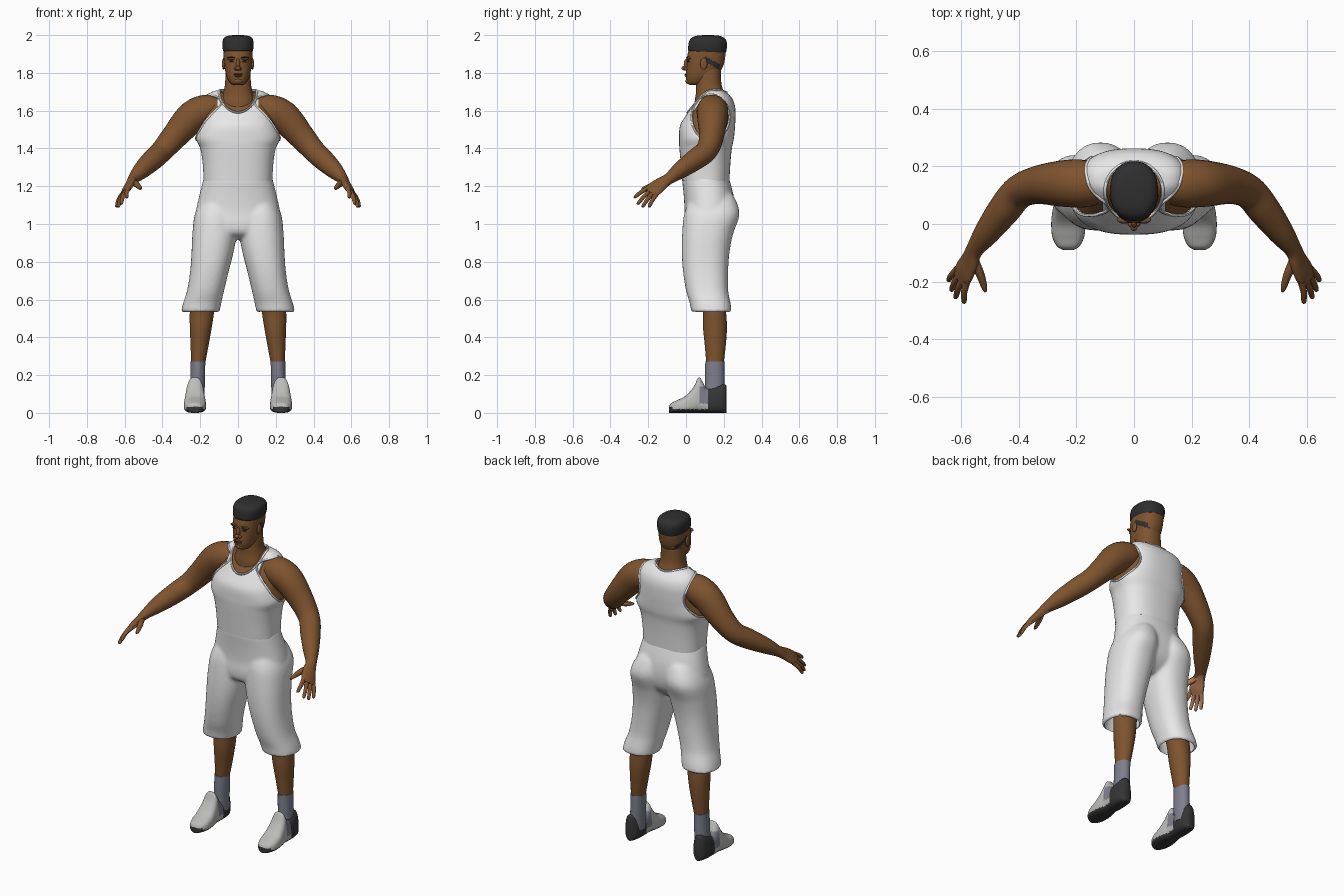
import bpy, bmesh, math
from mathutils import Vector
from mathutils.bvhtree import BVHTree

cube = bpy.data.objects.get("Cube")
if cube:
    bpy.data.objects.remove(cube)


def material(name, *rgb):
    m = bpy.data.materials.new(name)
    m.use_nodes = True
    m.diffuse_color = (*rgb, 1)
    bsdf = m.node_tree.nodes["Principled BSDF"]
    bsdf.inputs["Base Color"].default_value = (*rgb, 1)
    bsdf.inputs["Roughness"].default_value = 0.8
    return m


SKIN = material("brown skin", 0.21, 0.088, 0.028)
PALM = material("light palm", 0.48, 0.21, 0.1)
LIP = material("dark lip", 0.14, 0.055, 0.025)
CLOTH = material("white cloth", 0.8, 0.8, 0.8)
HAIR = material("black hair", 0.028, 0.028, 0.028)
SOCK = material("grey sock", 0.21, 0.21, 0.27)
SHOE = material("light shoe", 0.5, 0.5, 0.49)
SOLE = material("dark sole", 0.035, 0.035, 0.035)


def dense(rows, k=5):
    """Smooth spline through rows of numbers."""
    out = []
    for i in range(len(rows) - 1):
        a, b, c, d = (rows[max(0, min(len(rows) - 1, i + j))] for j in (-1, 0, 1, 2))
        for s in range(k):
            t = s / k
            out.append([q + t * (r - p) / 2 + t * t * (p - 2.5 * q + 2 * r - w / 2)
                        + t ** 3 * (1.5 * (q - r) + (w - p) / 2)
                        for p, q, r, w in zip(a, b, c, d)])
    return out + [list(rows[-1])]


def oval(n, power=2.0):
    """Unit superellipse."""
    f = lambda v: math.copysign(abs(v) ** (2 / power), v)
    angles = [math.tau * (i + 0.5) / n for i in range(n)]
    return [(f(math.cos(a)), f(math.sin(a))) for a in angles]


def level(rows, cx=None, n=64, power=2.3, inset=0.0):
    """Horizontal rings from rows of height, half width, front, back, centre x."""
    rings = []
    for z, w, front, back, *c in dense(rows):
        x, y, d = (c[0] if c else 0), (front + back) / 2, (back - front) / 2
        rings.append([(x + u * (w - inset), y + v * (d - inset), z - inset)
                      for u, v in oval(n, power)])
    return rings


def sweep(rows, across, n=24):
    """Rings along a path of x, y, z, wide radius, thin radius."""
    rows = dense(rows, 6)
    rings = []
    for i, (x, y, z, wide, thin) in enumerate(rows):
        t = Vector(rows[min(i + 1, len(rows) - 1)][:3]) - Vector(rows[max(i - 1, 0)][:3])
        t.normalize()
        side = (across - t * across.dot(t)).normalized()
        up = t.cross(side)
        rings.append([Vector((x, y, z)) + side * u * wide + up * v * thin for u, v in oval(n)])
    return rings


def apply(o):
    bpy.context.view_layer.update()
    graph = bpy.context.evaluated_depsgraph_get()
    me = bpy.data.meshes.new_from_object(o.evaluated_get(graph))
    o.modifiers.clear()
    o.data = me


def shade(o, angle=45):
    bpy.ops.object.select_all(action='DESELECT')
    o.select_set(True)
    bpy.context.view_layer.objects.active = o
    bpy.ops.object.shade_smooth_by_angle(angle=math.radians(angle))


def finish(name, bm, mats, mirror=False, rule=None):
    bmesh.ops.recalc_face_normals(bm, faces=bm.faces)
    bm.normal_update()
    if rule:
        for f in bm.faces:
            f.material_index = rule(f.calc_center_median(), f.normal)
    me = bpy.data.meshes.new(name)
    bm.to_mesh(me)
    bm.free()
    for m in mats:
        me.materials.append(m)
    o = bpy.data.objects.new(name, me)
    bpy.context.collection.objects.link(o)
    if mirror:
        o.modifiers.new("mirror", 'MIRROR').use_mirror_merge = False
        apply(o)
    shade(o)
    return o


def loft(name, shells, mats, mirror=False, rule=None):
    """Closed skins over one or more stacks of rings."""
    bm = bmesh.new()
    for rings in shells:
        loops = [[bm.verts.new(p) for p in r] for r in rings]
        n = len(loops[0])
        for a, b in zip(loops, loops[1:]):
            for i in range(n):
                j = (i + 1) % n
                bm.faces.new((a[i], a[j], b[j], b[i]))
        bm.faces.new(loops[0])
        bm.faces.new(loops[-1])
    return finish(name, bm, mats, mirror, rule)


def ball(name, mat, loc, radii, mirror=False):
    bm = bmesh.new()
    bmesh.ops.create_uvsphere(bm, u_segments=20, v_segments=12, radius=1)
    bmesh.ops.scale(bm, vec=radii, verts=bm.verts)
    bmesh.ops.translate(bm, vec=loc, verts=bm.verts)
    return finish(name, bm, [mat], mirror)


def cut(o, *cutters):
    for c in cutters:
        m = o.modifiers.new("cut", 'BOOLEAN')
        m.operation, m.solver, m.object = 'DIFFERENCE', 'EXACT', c
    apply(o)
    for c in cutters:
        bpy.data.objects.remove(c)
    shade(o)


def trim(name, points):
    """Thin rolled edge on a closed line."""
    cu = bpy.data.curves.new(name, 'CURVE')
    cu.dimensions, cu.bevel_depth, cu.bevel_resolution = '3D', 0.006, 2
    sp = cu.splines.new('POLY')
    sp.points.add(len(points) - 1)
    for p, q in zip(sp.points, points):
        p.co = (*q, 1)
    sp.use_cyclic_u = True
    cu.materials.append(CLOTH)
    o = bpy.data.objects.new(name, cu)
    bpy.context.collection.objects.link(o)
    bpy.ops.object.select_all(action='DESELECT')
    o.select_set(True)
    bpy.context.view_layer.objects.active = o
    bpy.ops.object.convert(target='MESH')
    shade(bpy.context.object)


# Sleeveless top over a skin torso
torso = [(1.228, .182, -.02, .23), (1.32, .187, -.028, .235), (1.4, .2, -.035, .243),
         (1.455, .222, -.037, .254), (1.52, .206, -.032, .26), (1.57, .195, -.004, .262),
         (1.62, .186, .03, .26), (1.66, .174, .06, .247), (1.69, .153, .088, .222),
         (1.706, .118, .11, .195), (1.709, .06, .13, .17)]
top = loft("tank_top", [level(torso, power=2.5)], [CLOTH])
loft("torso", [level(torso[1:], power=2.5, inset=.008)], [SKIN])
tree = BVHTree.FromPolygons([v.co.copy() for v in top.data.vertices],
                            [list(p.vertices) for p in top.data.polygons])
neck_hole = [(u * .1, .112 + v * .103) for u, v in oval(64)]
arm_hole = [(.13 + u * .1, 1.565 + v * .12) for u, v in oval(64)]
neck_cut = loft("neck_cutter", [[[(x, y, z) for x, y in neck_hole] for z in (1.5, 1.9)]], [CLOTH])
arm_cut = loft("armhole_cutter", [[[(x, y, z) for y, z in arm_hole] for x in (.11, .5)]],
               [CLOTH], mirror=True)
cut(top, neck_cut, arm_cut)
down, inward = Vector((0, 0, -1)), Vector((-1, 0, 0))
hits = [tree.ray_cast(Vector((x, y, 2)), down)[0] for x, y in neck_hole]
trim("neck_trim", [h for h in hits if h])
hits = [tree.ray_cast(Vector((1, y, z)), inward)[0] for y, z in arm_hole]
for side, s in (("left", 1), ("right", -1)):
    trim(side + "_armhole_trim", [(h.x * s, h.y, h.z) for h in hits if h])

# Knee-length shorts, blended from hips and two legs, hollow at the hems
hips = [(.92, .09, .05, .17), (.95, .19, .0, .21), (1.0, .228, -.012, .245),
        (1.07, .222, -.008, .258), (1.15, .205, -.012, .252), (1.235, .184, -.02, .23),
        (1.25, .18, -.015, .225)]
thigh = [(.533, .102, .028, .242, .2), (.58, .101, .02, .236, .19), (.65, .098, 0, .223, .171),
         (.75, .102, -.016, .223, .151), (.85, .111, -.022, .23, .135),
         (.95, .117, -.02, .25, .124), (1.05, .112, -.01, .283, .117),
         (1.13, .09, .02, .262, .1), (1.17, .06, .06, .235, .09)]
right_thigh = [(*r[:4], -r[4]) for r in thigh]
shorts = loft("shorts", [level(hips), level(thigh), level(right_thigh)], [CLOTH])
remesh = shorts.modifiers.new("blend", 'REMESH')
remesh.mode, remesh.voxel_size = 'VOXEL', 0.009
relax = shorts.modifiers.new("relax", 'SMOOTH')
relax.factor, relax.iterations = 0.5, 8
apply(shorts)
hollow = [(.5, .091, .035, .23, .2), (.58, .088, .033, .223, .19), (.66, .08, .02, .205, .172)]
cut(shorts, loft("hem_cutter", [level(hollow)], [CLOTH], mirror=True))

# Lower legs and socks
calf = [(.7, .07, .06, .2, .17), (.54, .065, .088, .212, .19), (.45, .058, .09, .217, .197),
        (.35, .047, .1, .21, .204), (.25, .036, .108, .198, .212)]
loft("lower_legs", [level(calf, n=32, power=2)], [SKIN], mirror=True)
sock = [(.272, .039, .102, .203, .212), (.2, .039, .1, .203, .213), (.06, .04, .1, .203, .218)]
loft("socks", [level(sock, n=32, power=2)], [SOCK], mirror=True)

# Shoes: sections from toe to heel, dark heel and sole, grey side panel
shoe = [(-.09, .018, .034), (-.078, .04, .052), (-.045, .058, .068), (0, .063, .092),
        (.04, .061, .138), (.068, .057, .188), (.088, .054, .165), (.112, .052, .13),
        (.16, .052, .142), (.2, .042, .152), (.215, .022, .142)]


def shoe_colour(c, n):
    if c.z < .02 or c.y > .115 or (c.y < -.07 and c.z < .032):
        return 1
    return 2 if c.y > .072 and .05 < c.z < .14 else 0


sections = []
for y, w, h in dense(shoe, 7):
    ring = [(u, h * (1 + v) / 2) for u, v in oval(56, 2.8)]
    sections.append([(.228 + u * w * (1 - 1.6 * z), y, z) for u, z in ring])
loft("shoes", [sections], [SHOE, SOLE, SOCK], mirror=True, rule=shoe_colour)

# Arms run into flat hands, then fingers and thumb
spread = Vector((.5, .71, -.5)).normalized()
palm_way = Vector((-.82, .13, -.63)).normalized()
palm_rule = lambda c, n: int(c.z < 1.215 and n.dot(palm_way) > .45)
arm = [(.11, .14, 1.61, .07, .07), (.18, .14, 1.6, .083, .083), (.25, .14, 1.56, .08, .084),
       (.335, .135, 1.465, .066, .07), (.4, .11, 1.39, .058, .06), (.45, .05, 1.342, .056, .057),
       (.51, -.03, 1.285, .044, .046), (.553, -.09, 1.24, .031, .029),
       (.57, -.13, 1.214, .039, .022), (.588, -.165, 1.187, .045, .019),
       (.603, -.192, 1.165, .041, .012)]
loft("arms", [sweep(arm, spread, 32)], [SKIN, PALM], mirror=True, rule=palm_rule)
knuckle = Vector((.596, -.178, 1.175))
tips = {"index": (.59, -.275, 1.14), "middle": (.62, -.258, 1.105),
        "ring": (.635, -.232, 1.09), "little": (.645, -.197, 1.09)}
for i, (name, tip) in enumerate(tips.items()):
    a, b = knuckle + spread * (i - 1.5) * .021, Vector(tip)
    mid = (a + b) / 2 - palm_way * .005
    path = [(*a, .013, .013), (*mid, .011, .011), (*a.lerp(b, .9), .009, .009), (*b, .004, .004)]
    loft(name + "_fingers", [sweep(path, spread, 12)], [SKIN, PALM], True, palm_rule)
thumb = [(.56, -.115, 1.225, .017, .017), (.535, -.17, 1.208, .016, .015),
         (.52, -.215, 1.192, .011, .011), (.515, -.235, 1.185, .005, .005)]
loft("thumbs", [sweep(thumb, spread, 12)], [SKIN, PALM], True, palm_rule)

# Neck and head, with a shaved dark patch behind each ear
neck = [(1.56, .098, .045, .22), (1.64, .094, .045, .215), (1.69, .08, .052, .203),
        (1.74, .069, .054, .188), (1.82, .066, .06, .185)]
loft("neck", [level(neck, n=40)], [SKIN])
skull = [(1.736, .022, .02, .07), (1.745, .04, .007, .1), (1.77, .056, .001, .145),
         (1.8, .066, 0, .177), (1.84, .073, .004, .198), (1.88, .076, .005, .207),
         (1.92, .076, .014, .21), (1.96, .07, .03, .2), (1.985, .045, .06, .17)]
patch = lambda c, n: int(.1 < c.y < .178 and abs(c.z - 1.937 + .6 * c.y) < .016)
loft("head", [level(skull, n=96)], [SKIN, HAIR], rule=patch)
hair = [(1.908, .074, .03, .211), (1.918, .079, .012, .214), (1.945, .083, .012, .217),
        (1.972, .081, .018, .213), (1.988, .071, .034, .198), (1.997, .05, .06, .172),
        (2.0, .02, .1, .135)]
loft("hair", [level(hair, n=64)], [HAIR])

# Facial features
ball("nose_bridge", SKIN, (0, .004, 1.846), (.011, .016, .03))
ball("nose_tip", SKIN, (0, -.008, 1.825), (.013, .016, .012))
ball("nostrils", SKIN, (.012, .0, 1.822), (.009, .011, .009), True)
ball("brow_ridges", SKIN, (.033, .014, 1.877), (.026, .012, .009), True)
ball("eyebrows", HAIR, (.034, .011, 1.881), (.021, .01, .0035), True)
ball("eyes", HAIR, (.032, .014, 1.861), (.014, .01, .0045), True)
ball("upper_lip", LIP, (0, .003, 1.793), (.024, .011, .005))
ball("lower_lip", LIP, (0, .004, 1.784), (.021, .011, .006))
ball("chin", SKIN, (0, .014, 1.757), (.025, .016, .016))
ball("ears", SKIN, (.076, .094, 1.848), (.009, .019, .031), True)
